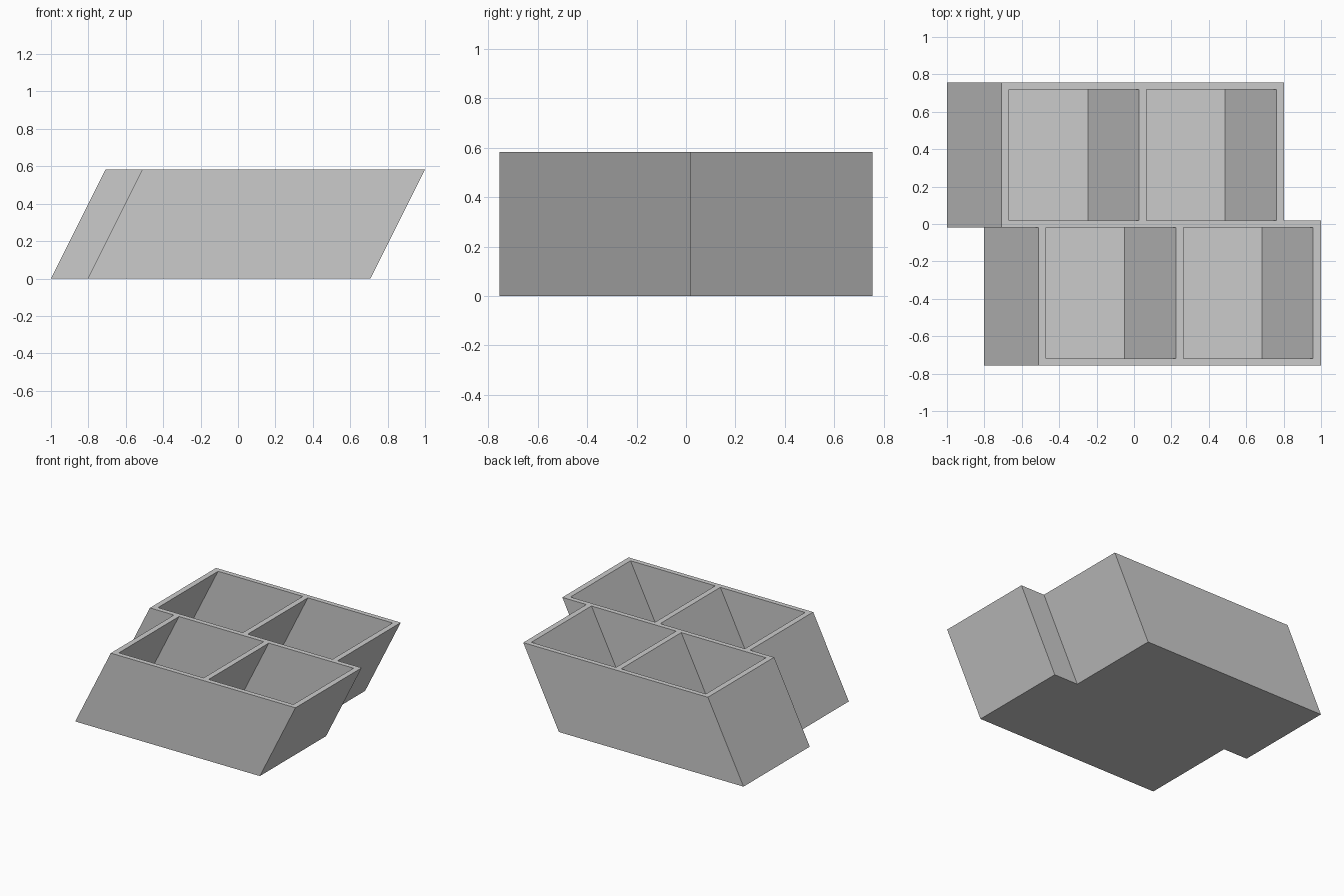
import bpy
import bmesh

cube = bpy.data.objects.get("Cube")
if cube:
    bpy.data.objects.remove(cube, do_unlink=True)

HEIGHT = 0.583
SLOPE = 0.5          # sideways lean per unit of height
DEPTH = 0.756        # half of the total depth
WALL = 0.018         # half thickness of the wall between the rows
RIM = 0.0415         # wall thickness along x
FLOOR = 0.036
LENGTH = 1.511       # length of one row
BACK_X, FRONT_X = -1.0, -0.803   # left ends of the rows at the base

grey = bpy.data.materials.new("plain grey")
grey.use_nodes = True
grey.diffuse_color = (0.6, 0.6, 0.6, 1)
grey.node_tree.nodes["Principled BSDF"].inputs["Base Color"].default_value = (0.6, 0.6, 0.6, 1)


def leaning_prism(name, footprint, z0, z1):
    """Extrude a base-level footprint from z0 to z1 along the leaning direction."""
    bm = bmesh.new()
    base = bm.faces.new([bm.verts.new((x + SLOPE * z0, y, z0)) for x, y in footprint])
    top = bmesh.ops.extrude_face_region(bm, geom=[base])["geom"]
    rise = z1 - z0
    bmesh.ops.translate(bm, vec=(SLOPE * rise, 0, rise),
                        verts=[g for g in top if isinstance(g, bmesh.types.BMVert)])
    bmesh.ops.recalc_face_normals(bm, faces=bm.faces)
    mesh = bpy.data.meshes.new(name)
    bm.to_mesh(mesh)
    bm.free()
    mesh.materials.append(grey)
    obj = bpy.data.objects.new(name, mesh)
    bpy.context.collection.objects.link(obj)
    return obj


# Body: two staggered rows in one outline
front_end, back_end = FRONT_X + LENGTH, BACK_X + LENGTH
tray = leaning_prism("leaning_tray", [
    (FRONT_X, -DEPTH), (front_end, -DEPTH), (front_end, WALL), (back_end, WALL),
    (back_end, DEPTH), (BACK_X, DEPTH), (BACK_X, -WALL), (FRONT_X, -WALL)], 0, HEIGHT)

# Pockets: two in each row, open at the top
pocket = (LENGTH - 3 * RIM) / 2
cutters = []
for start, y0, y1 in ((FRONT_X, 2 * WALL - DEPTH, -WALL), (BACK_X, WALL, DEPTH - 2 * WALL)):
    for i in range(2):
        x0 = start + RIM + i * (pocket + RIM)
        x1 = x0 + pocket
        cutter = leaning_prism("pocket_cutter", [(x0, y0), (x1, y0), (x1, y1), (x0, y1)],
                               FLOOR, HEIGHT + 0.1)
        cutter.hide_render = True
        cutters.append(cutter)
        mod = tray.modifiers.new("pocket", "BOOLEAN")
        mod.operation = "DIFFERENCE"
        mod.solver = "EXACT"
        mod.object = cutter

# Bake the cuts and drop the cutters
depsgraph = bpy.context.evaluated_depsgraph_get()
cut_mesh = bpy.data.meshes.new_from_object(tray.evaluated_get(depsgraph))
tray.modifiers.clear()
tray.data = cut_mesh
for cutter in cutters:
    bpy.data.objects.remove(cutter, do_unlink=True)
